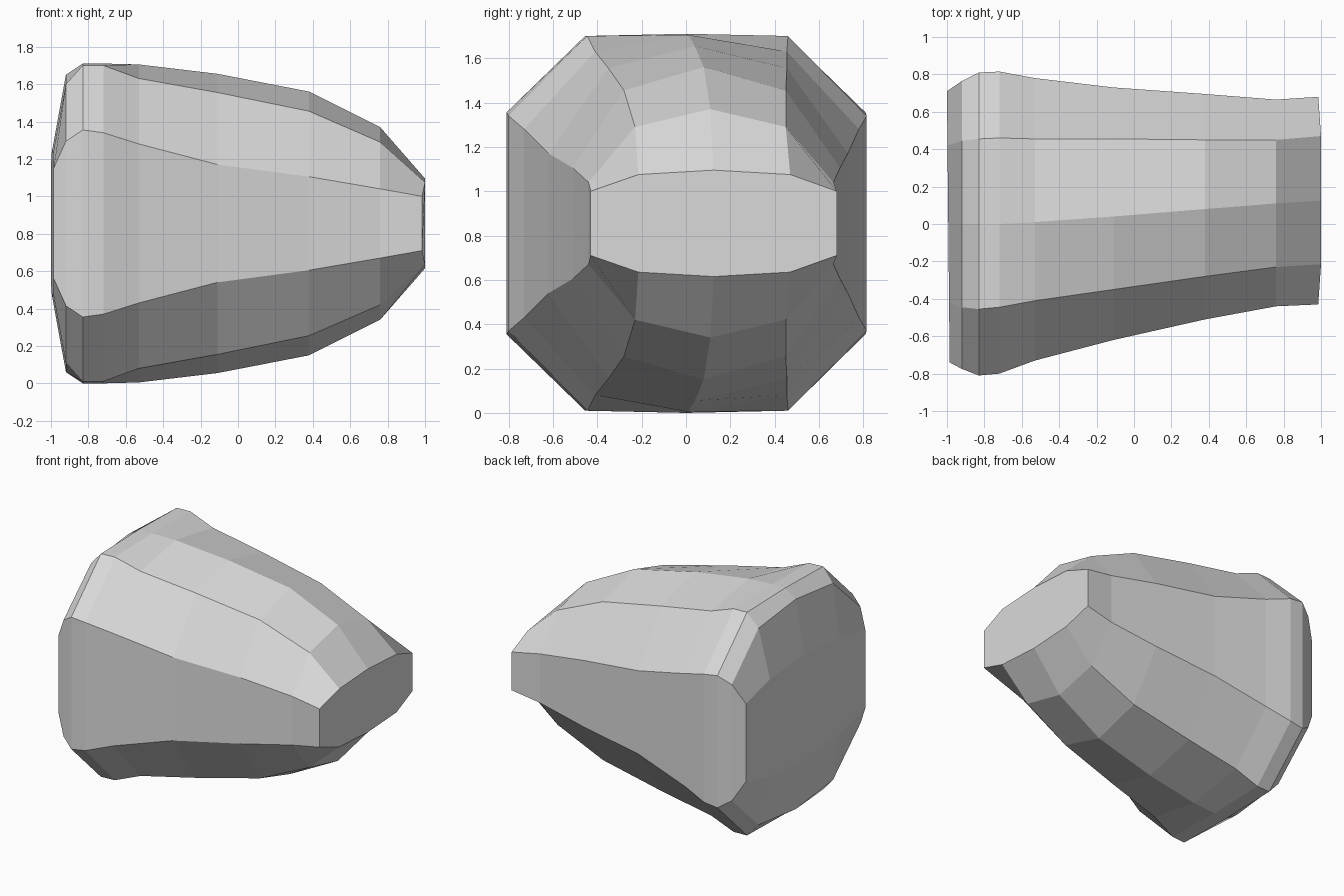
import bpy
import bmesh

if "Cube" in bpy.data.objects:
    bpy.data.objects.remove(bpy.data.objects["Cube"])

MID_Z = 0.855   # the shell mirrors above and below this height

# Upper half of each cross-section along x:
# x, front side (y, z), front shoulder y, shoulder z, ridge (y, z), rear shoulder y, rear side y
# (z values are heights above MID_Z)
stations = [
    (-0.99, -0.74, 0.295, -0.42, 0.37, 0.00, 0.395, 0.42, 0.71),
    (-0.92, -0.775, 0.44, -0.445, 0.745, 0.00, 0.795, 0.445, 0.765),
    (-0.83, -0.81, 0.50, -0.455, 0.845, 0.00, 0.855, 0.455, 0.81),
    (-0.72, -0.80, 0.485, -0.445, 0.845, 0.00, 0.855, 0.46, 0.815),
    (-0.53, -0.73, 0.425, -0.41, 0.775, 0.01, 0.85, 0.455, 0.78),
    (-0.11, -0.62, 0.315, -0.35, 0.70, 0.04, 0.80, 0.455, 0.73),
    (0.38, -0.51, 0.25, -0.28, 0.60, 0.08, 0.705, 0.45, 0.695),
    (0.76, -0.44, 0.185, -0.23, 0.435, 0.11, 0.515, 0.45, 0.665),
    (0.99, -0.43, 0.145, -0.215, 0.22, 0.125, 0.24, 0.47, 0.68),
]


def section(station):
    """Ten-sided ring, mirrored about the middle height."""
    x, y_side, z_side, y_sh, z_sh, y_ridge, z_ridge, y_rsh, y_rside = station
    upper = [(y_side, z_side), (y_sh, z_sh), (y_ridge, z_ridge),
             (y_rsh, z_sh), (y_rside, z_side)]
    lower = [(y, -z) for y, z in reversed(upper)]
    ring = []
    for y, z in upper + lower:
        px = x
        if x == stations[0][0]:        # left end leans slightly outward at the rear
            px = -0.993 - 0.01 * y
            px = max(-1.0, px)
        elif x == stations[-1][0]:     # right end is slightly bowed
            px = 0.985 if abs(z) < 0.2 else 1.0
        ring.append((px, y, MID_Z + z))
    return ring


# Faceted shell: skin the rings and cap both ends
bm = bmesh.new()
rings = [[bm.verts.new(p) for p in section(s)] for s in stations]
count = len(rings[0])
for a, b in zip(rings, rings[1:]):
    for i in range(count):
        j = (i + 1) % count
        bm.faces.new((a[i], a[j], b[j], b[i]))
bm.faces.new(rings[0])
bm.faces.new(rings[-1])
bmesh.ops.recalc_face_normals(bm, faces=bm.faces)

mesh = bpy.data.meshes.new("tapered_shell")
bm.to_mesh(mesh)
bm.free()

grey = bpy.data.materials.new("light_grey")
grey.diffuse_color = (0.7, 0.7, 0.7, 1.0)
grey.use_nodes = True
grey.node_tree.nodes["Principled BSDF"].inputs["Base Color"].default_value = grey.diffuse_color
mesh.materials.append(grey)

shell = bpy.data.objects.new("tapered_shell", mesh)
bpy.context.collection.objects.link(shell)
